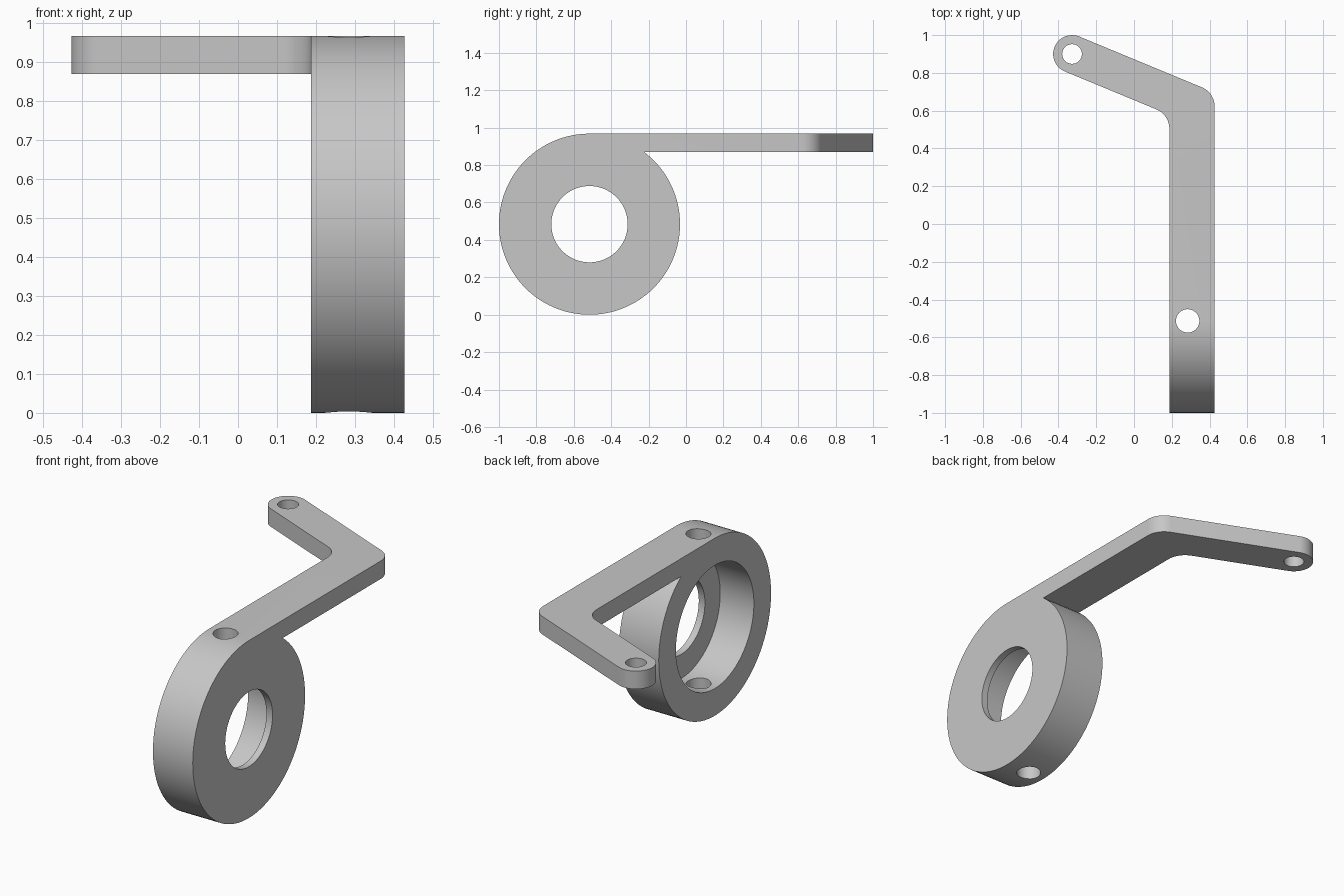
import bpy, bmesh
from math import sin, cos, tan, pi, radians
from mathutils import Vector

cube = bpy.data.objects.get("Cube")
if cube:
    bpy.data.objects.remove(cube)

# Main dimensions
X_IN, X_OUT = 0.187, 0.427           # ring and arm width
RING_Y, RING_Z, RING_R = -0.516, 0.484, 0.484
ARM_LOW, ARM_TOP = 0.87, 0.968
TIP = Vector((-0.328, 0.9))          # rounded end of the arm
TIP_R = 0.1
SLANT = radians(22.5)                # slope of the bent part
FILLET = 0.11

grey = bpy.data.materials.new("plain grey")
grey.use_nodes = True
grey.diffuse_color = (0.57, 0.57, 0.57, 1)
grey.node_tree.nodes["Principled BSDF"].inputs["Base Color"].default_value = grey.diffuse_color


def arc(centre, radius, start, end, steps):
    """Points along an arc, angles in radians."""
    angles = [start + (end - start) * i / steps for i in range(steps + 1)]
    return [Vector(centre) + radius * Vector((cos(a), sin(a))) for a in angles]


def circle(centre, radius, steps=96):
    return arc(centre, radius, 0, 2 * pi, steps)[:-1]


def prism(name, outline, axis, low, high):
    """Extrude an outline along x (outline in y, z) or z (outline in x, y)."""
    bm = bmesh.new()
    place = (lambda p: (low, p.x, p.y)) if axis == "x" else (lambda p: (p.x, p.y, low))
    face = bm.faces.new([bm.verts.new(place(p)) for p in outline])
    top = bmesh.ops.extrude_face_region(bm, geom=[face])["geom"]
    shift = Vector((high - low, 0, 0)) if axis == "x" else Vector((0, 0, high - low))
    bmesh.ops.translate(bm, vec=shift, verts=[v for v in top if isinstance(v, bmesh.types.BMVert)])
    bmesh.ops.recalc_face_normals(bm, faces=bm.faces)
    mesh = bpy.data.meshes.new(name)
    bm.to_mesh(mesh)
    bm.free()
    mesh.materials.append(grey)
    obj = bpy.data.objects.new(name, mesh)
    bpy.context.collection.objects.link(obj)
    return obj


def combine(target, tool, operation):
    """Apply a boolean and discard the tool."""
    mod = target.modifiers.new("cut", "BOOLEAN")
    mod.operation, mod.solver, mod.object = operation, "EXACT", tool
    bpy.context.view_layer.objects.active = target
    bpy.ops.object.modifier_apply(modifier=mod.name)
    bpy.data.objects.remove(tool)


# Plan outline: straight arm, filleted bend, rounded tip
normal = Vector((sin(SLANT), cos(SLANT)))
upper, lower = TIP + TIP_R * normal, TIP - TIP_R * normal
slope = tan(SLANT)
reach = FILLET * tan((pi / 2 - SLANT) / 2)
outer_y = upper.y - (X_OUT - upper.x) * slope - reach
inner_y = lower.y - (X_IN - lower.x) * slope - reach
up = pi / 2 - SLANT
plan = [Vector((X_IN, -1.2)), Vector((X_OUT, -1.2))]
plan += arc((X_OUT - FILLET, outer_y), FILLET, 0, up, 16)
plan += arc(TIP, TIP_R, up, up + pi, 32)
plan += arc((X_IN - FILLET, inner_y), FILLET, up, 0, 16)

# Side outline: disc running tangentially into the flat arm
meet = ((RING_R ** 2) - (ARM_LOW - RING_Z) ** 2) ** 0.5
meet_angle = Vector((meet, ARM_LOW - RING_Z)).angle_signed(Vector((1, 0)))
side = arc((RING_Y, RING_Z), RING_R, pi / 2, 2 * pi + abs(meet_angle), 112)
side += [Vector((1.2, ARM_LOW)), Vector((1.2, ARM_TOP))]

bracket = prism("ring_bracket", plan, "z", -0.3, 1.3)
combine(bracket, prism("side_shape", side, "x", -1, 1), "INTERSECT")

# Recess, bore, screw hole through the ring, hole in the tip
cutters = [
    prism("recess", circle((RING_Y, RING_Z), 0.336), "x", 0, X_OUT - 0.037),
    prism("bore", circle((RING_Y, RING_Z), 0.204), "x", 0.3, 0.6),
    prism("screw_hole", circle((0.284, RING_Y + 0.003), 0.062, 48), "z", -0.2, 1.2),
    prism("tip_hole", circle(TIP, 0.052, 48), "z", 0.7, 1.2),
]
for cutter in cutters:
    combine(bracket, cutter, "DIFFERENCE")

# Smooth curved walls, crisp edges
bpy.ops.object.select_all(action="DESELECT")
bracket.select_set(True)
bpy.context.view_layer.objects.active = bracket
bpy.ops.object.shade_smooth_by_angle(angle=radians(30))
